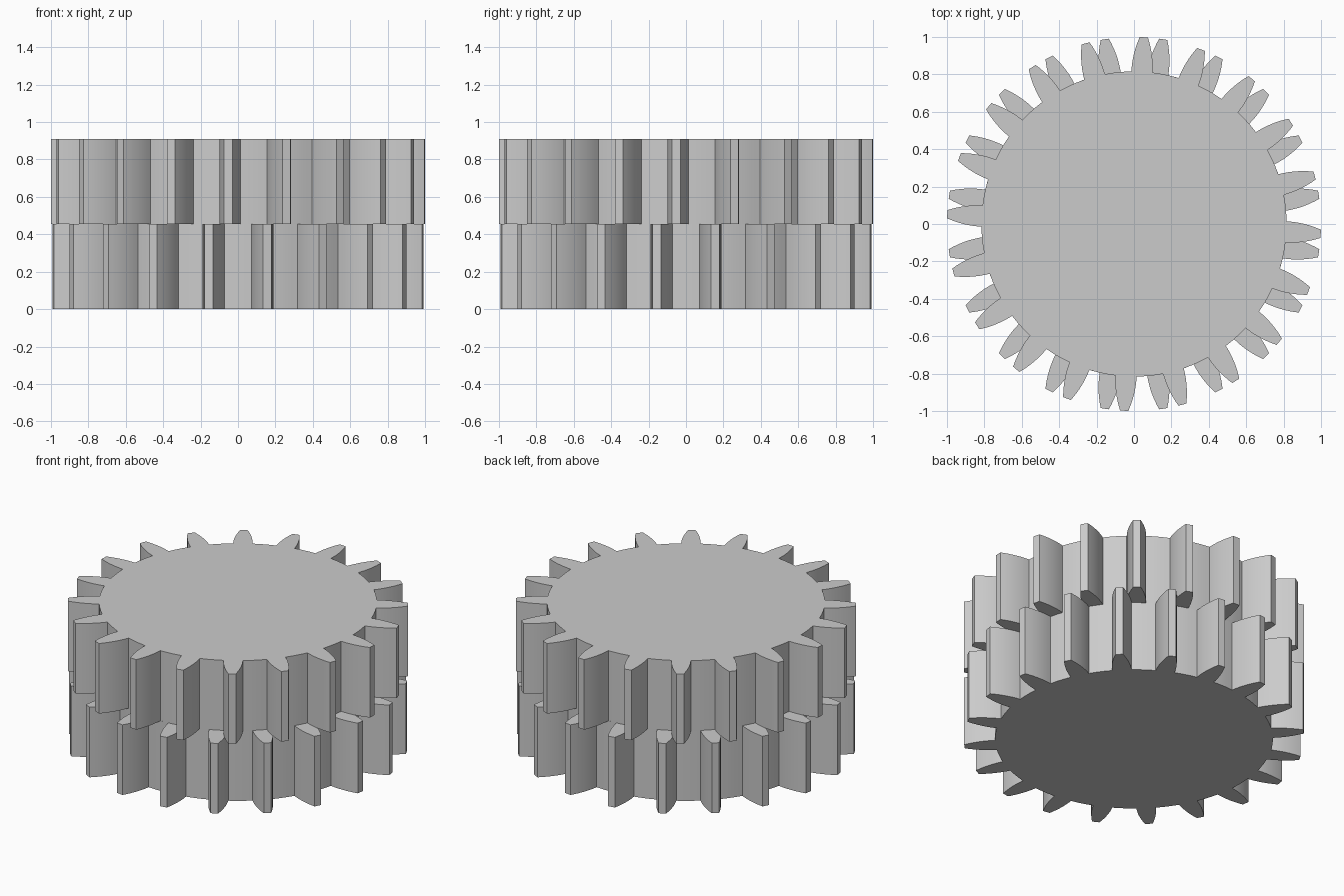
import bpy
import bmesh
from math import cos, sin, pi, radians

old = bpy.data.objects.get("Cube")
if old:
    bpy.data.objects.remove(old, do_unlink=True)

TEETH = 20
ROOT, TIP = 0.816, 1.0
ROOT_HALF, TIP_HALF = 0.057, 0.022
HEIGHT = 0.4545
FLANK_STEPS, ROOT_STEPS = 8, 3

grey = bpy.data.materials.new("plain_grey")
grey.use_nodes = True
color = (0.6, 0.6, 0.6, 1)
grey.diffuse_color = color
grey.node_tree.nodes["Principled BSDF"].inputs["Base Color"].default_value = color


def tooth_profile():
    """Radius and angle pairs for one tooth and the root arc after it."""
    flank = []
    for i in range(FLANK_STEPS + 1):
        t = i / FLANK_STEPS
        r = ROOT + (TIP - ROOT) * t
        half = ROOT_HALF - (ROOT_HALF - TIP_HALF) * t ** 2
        flank.append((r, half / r))
    points = [(r, -a) for r, a in flank] + [(r, a) for r, a in reversed(flank)]
    start = flank[0][1]
    gap = 2 * pi / TEETH - 2 * start
    points += [(ROOT, start + gap * i / ROOT_STEPS) for i in range(1, ROOT_STEPS)]
    return points


def make_gear(name, bottom, turn):
    bm = bmesh.new()
    outline = []
    for k in range(TEETH):
        base = turn + 2 * pi * k / TEETH
        for r, a in tooth_profile():
            outline.append(bm.verts.new((r * cos(base + a), r * sin(base + a), bottom)))
    face = bm.faces.new(outline)
    grown = bmesh.ops.extrude_face_region(bm, geom=[face], use_keep_orig=True)
    top = [v for v in grown["geom"] if isinstance(v, bmesh.types.BMVert)]
    bmesh.ops.translate(bm, verts=top, vec=(0, 0, HEIGHT))
    bmesh.ops.recalc_face_normals(bm, faces=bm.faces)
    mesh = bpy.data.meshes.new(name)
    bm.to_mesh(mesh)
    bm.free()
    mesh.materials.append(grey)
    gear = bpy.data.objects.new(name, mesh)
    bpy.context.collection.objects.link(gear)
    bpy.ops.object.select_all(action="DESELECT")
    gear.select_set(True)
    bpy.context.view_layer.objects.active = gear
    bpy.ops.object.shade_smooth_by_angle(angle=radians(30))


# Two stacked spur gears, turned against each other
make_gear("lower_gear", 0, radians(9))
make_gear("upper_gear", HEIGHT, radians(-3))
